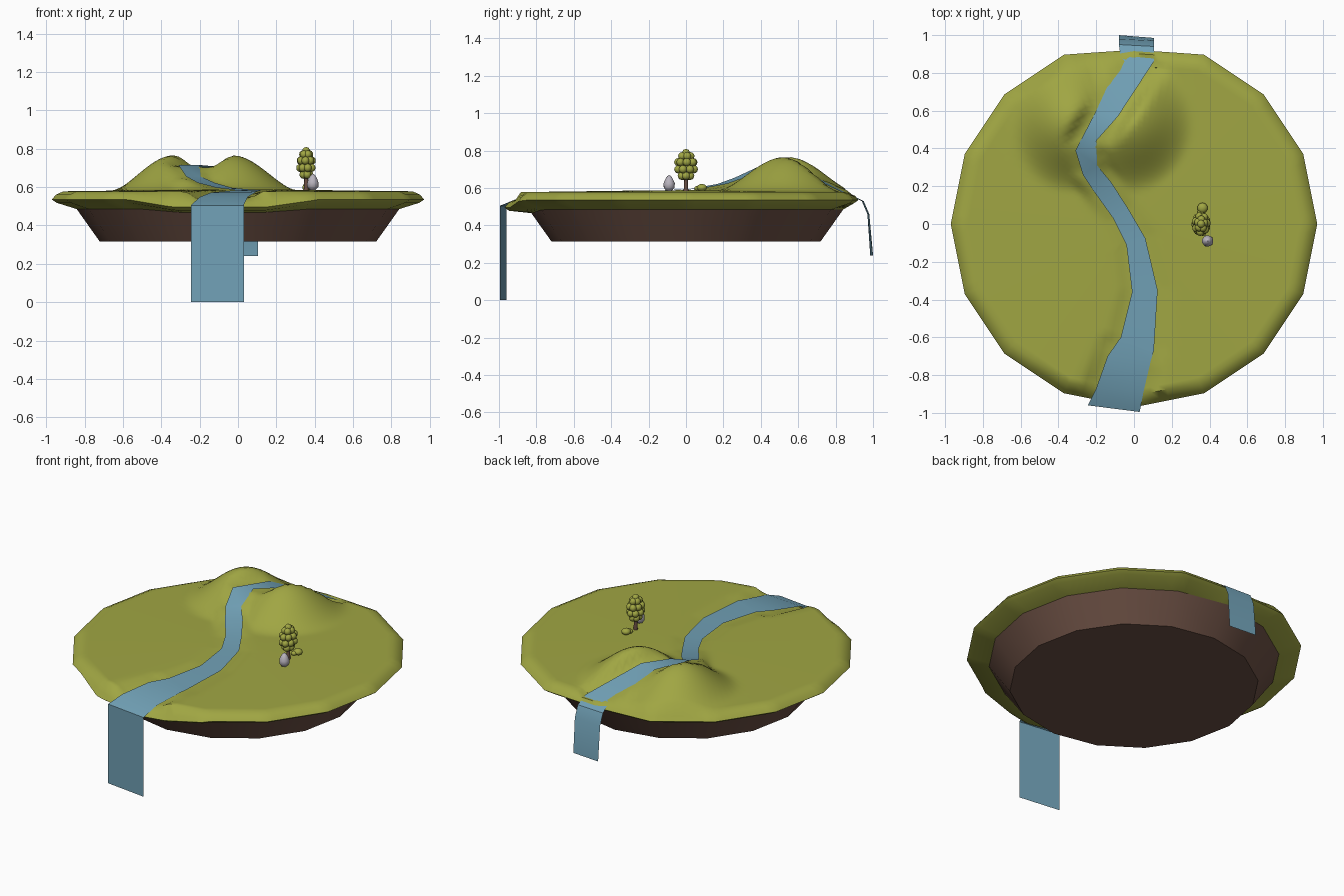
import bpy, bmesh, math
from mathutils import Vector

if "Cube" in bpy.data.objects:
    bpy.data.objects.remove(bpy.data.objects["Cube"])


def material(name, rgb):
    m = bpy.data.materials.new(name)
    m.diffuse_color = (*rgb, 1)
    m.use_nodes = True
    m.node_tree.nodes["Principled BSDF"].inputs["Base Color"].default_value = m.diffuse_color
    return m


GRASS = material("grass green", (0.352, 0.381, 0.056))
WATER = material("water blue", (0.165, 0.355, 0.468))
DIRT = material("dirt brown", (0.150, 0.080, 0.058))
STONE = material("stone grey", (0.485, 0.456, 0.515))


def make_object(name, bm, mat, angle=None):
    me = bpy.data.meshes.new(name)
    bm.to_mesh(me)
    bm.free()
    ob = bpy.data.objects.new(name, me)
    bpy.context.collection.objects.link(ob)
    me.materials.append(mat)
    if angle:
        bpy.ops.object.select_all(action='DESELECT')
        ob.select_set(True)
        bpy.context.view_layer.objects.active = ob
        bpy.ops.object.shade_smooth_by_angle(angle=math.radians(angle))
    return ob


def clamp(v):
    return max(0.0, min(1.0, v))


# Stream stations from back to front: left x, y, right x, y, height
STREAM = [
    (-.08, 1.0, .105, .985, .24), (-.08, .98, .105, .97, .46),
    (-.08, .95, .105, .94, .53), (-.07, .88, .105, .86, .565),
    (-.20, .60, -.085, .57, .705), (-.31, .39, -.20, .44, .715),
    (-.27, .26, -.195, .31, .655), (-.21, .17, -.12, .22, .622),
    (-.11, .03, -.03, .08, .596), (-.04, -.11, .06, -.075, .588),
    (-.01, -.36, .125, -.35, .584), (-.07, -.60, .105, -.67, .578),
    (-.14, -.70, .09, -.72, .572), (-.20, -.87, .05, -.89, .548),
    (-.245, -.96, .03, -.995, .505), (-.245, -.96, .03, -.995, 0),
]
BED = [(Vector(((a + c) / 2, (b + d) / 2)), math.hypot(c - a, d - b) / 2, z)
       for a, b, c, d, z in STREAM[3:14]]


def nearest_stream(p):
    best = None
    for (a, wa, za), (b, wb, zb) in zip(BED, BED[1:]):
        t = clamp((p - a).dot(b - a) / (b - a).length_squared)
        d = (p - a.lerp(b, t)).length
        if best is None or d < best[0]:
            best = (d, wa + (wb - wa) * t, za + (zb - za) * t)
    return best


def bump(p, cx, cy, rx, ry):
    t = ((p.x - cx) / rx) ** 2 + ((p.y - cy) / ry) ** 2
    return 0.185 * (1 - t) ** 2 if t < 1 else 0


def ground(x, y):
    # gentle dome, two hills and a carved stream bed
    p = Vector((x, y))
    h = 0.578 + 0.012 * clamp(1 - p.length / 0.9)
    h += max(bump(p, -.33, .54, .34, .38), bump(p, -.04, .54, .36, .38))
    d, w, z = nearest_stream(p)
    k = clamp((d - w - 0.005) / 0.08)
    k = k * k * (3 - 2 * k)
    return (z - 0.01) * (1 - k) + h * k


# Grass disc: sixteen-sided outline, dense rings, rolled rim
N, SIDE = 128, math.pi / 8
bm = bmesh.new()
rings = []
radii = [0.91 * i / 30 for i in range(1, 31)]
for r, rim_z in [(r, None) for r in radii] + [(.95, .56), (.97, .535), (.945, .518), (.84, .485)]:
    ring = []
    for i in range(N):
        a = 2 * math.pi * i / N
        s = r * math.cos(SIDE / 2) / math.cos(a % SIDE - SIDE / 2)
        if r > .85:
            s *= 1 - .05 * clamp(1 - abs(a - math.pi / 2) / SIDE)
        x, y = s * math.cos(a), s * math.sin(a)
        dip = clamp((.55 - abs(a - 1.5 * math.pi + .1)) / .3)
        drop = .018 if r == .84 else .04
        z = ground(x, y) if rim_z is None else rim_z - drop * dip
        ring.append(bm.verts.new((x, y, z)))
    rings.append(ring)
center = bm.verts.new((0, 0, ground(0, 0)))
for i in range(N):
    j = (i + 1) % N
    bm.faces.new((center, rings[0][i], rings[0][j]))
    for u, v in zip(rings, rings[1:]):
        bm.faces.new((u[i], v[i], v[j], u[j]))
make_object("grass_top", bm, GRASS, 55)

# Dirt underside
bm = bmesh.new()
bmesh.ops.create_cone(bm, cap_ends=True, segments=16, radius1=.72, radius2=.842, depth=.172)
bmesh.ops.translate(bm, verts=bm.verts, vec=(0, 0, .401))
make_object("dirt_base", bm, DIRT, 30)

# Stream ribbon with a waterfall at each end
bm = bmesh.new()
rows = [(bm.verts.new((a, b, z)), bm.verts.new((c, d, z))) for a, b, c, d, z in STREAM]
for (l0, r0), (l1, r1) in zip(rows, rows[1:]):
    bm.faces.new((l0, l1, r1, r0))
make_object("stream", bm, WATER, 40)


def blob(bm, pos, size):
    new = bmesh.ops.create_icosphere(bm, subdivisions=2, radius=1)["verts"]
    for v in new:
        v.co = Vector(c * s for c, s in zip(v.co, size)) + Vector(pos)


# Tree: trunk and rings of leaf clumps
TX = .355
bm = bmesh.new()
bmesh.ops.create_cone(bm, cap_ends=True, segments=8, radius1=.013, radius2=.008, depth=.13)
bmesh.ops.translate(bm, verts=bm.verts, vec=(TX, 0, .635))
make_object("tree_trunk", bm, DIRT, 50)

bm = bmesh.new()
for k, (z, n, r) in enumerate([(.665, 5, .024), (.70, 7, .043), (.738, 7, .042), (.77, 5, .024), (.787, 1, 0)]):
    for i in range(n):
        a = 2 * math.pi * i / n + .5 * k
        blob(bm, (TX + .72 * r * math.cos(a), r * math.sin(a), z), (.021, .022, .022))
make_object("tree_leaves", bm, GRASS, 60)

# Small bush behind the tree
bm = bmesh.new()
blob(bm, (.363, .085, .602), (.028, .028, .02))
blob(bm, (.352, .062, .598), (.018, .018, .014))
make_object("bush", bm, GRASS, 60)

# Pointed rock: stacked tapering outline
bm = bmesh.new()
blob(bm, (.39, -.09, .625), (.034, .034, .045))
for v in bm.verts:
    f = 1 - .45 * clamp((v.co.z - .61) / .06)
    v.co.x = .39 + (v.co.x - .39) * f
    v.co.y = -.09 + (v.co.y + .09) * f
make_object("rock", bm, STONE, 40)
